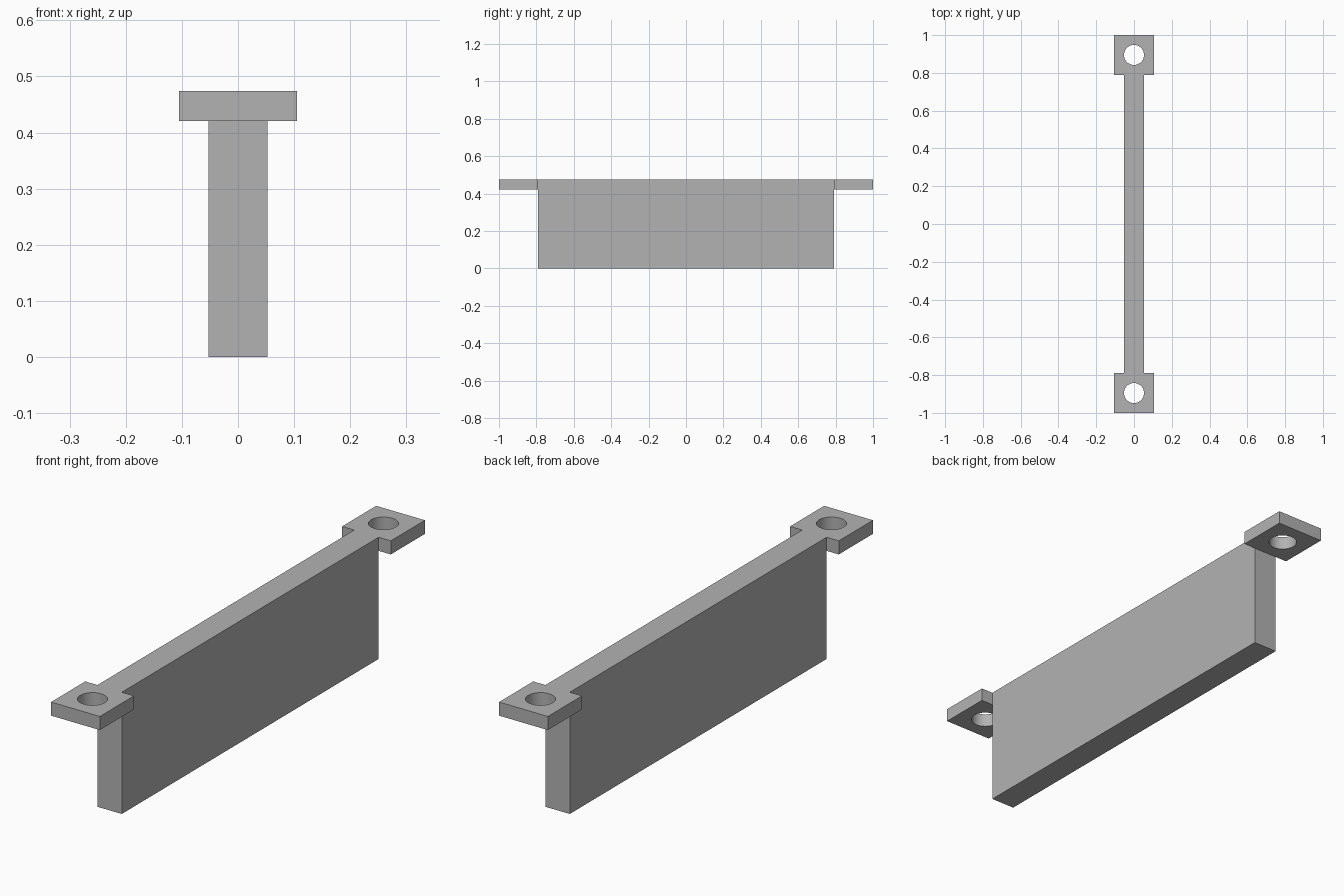
import bpy
import bmesh
from math import cos, sin, tau, radians
from mathutils import Vector

if "Cube" in bpy.data.objects:
    bpy.data.objects.remove(bpy.data.objects["Cube"], do_unlink=True)

HEIGHT = 0.474
WALL_HALF = 0.79      # half length of the wall
WALL_THICK = 0.105
TAB_SIZE = 0.21
TAB_THICK = 0.053
HOLE_RADIUS = 0.053
HOLE_SIDES = 48

grey = bpy.data.materials.new("plain_grey")
grey.use_nodes = True
colour = (0.45, 0.45, 0.45, 1)
grey.diffuse_color = colour
grey.node_tree.nodes["Principled BSDF"].inputs["Base Color"].default_value = colour


def finish(name, bm, location):
    bmesh.ops.recalc_face_normals(bm, faces=bm.faces)
    mesh = bpy.data.meshes.new(name)
    bm.to_mesh(mesh)
    bm.free()
    mesh.materials.append(grey)
    obj = bpy.data.objects.new(name, mesh)
    obj.location = location
    bpy.context.collection.objects.link(obj)
    return obj


def add_loop(bm, points):
    verts = [bm.verts.new((x, y, 0)) for x, y in points]
    return [bm.edges.new((v, verts[i - 1])) for i, v in enumerate(verts)]


# Upright wall
bm = bmesh.new()
bmesh.ops.create_cube(bm, size=1)
bmesh.ops.scale(bm, vec=(WALL_THICK, 2 * WALL_HALF, HEIGHT), verts=bm.verts)
finish("wall", bm, (0, 0, HEIGHT / 2))


# Square mounting tab with a round through hole
def mounting_tab(name, side):
    bm = bmesh.new()
    h = TAB_SIZE / 2
    edges = add_loop(bm, [(-h, -h), (h, -h), (h, h), (-h, h)])
    angles = [tau * i / HOLE_SIDES for i in range(HOLE_SIDES)]
    edges += add_loop(bm, [(HOLE_RADIUS * cos(a), HOLE_RADIUS * sin(a)) for a in angles])
    bmesh.ops.triangle_fill(bm, edges=edges, use_beauty=True, normal=Vector((0, 0, 1)))
    grown = bmesh.ops.extrude_face_region(bm, geom=bm.faces[:], use_keep_orig=True)
    top = [g for g in grown["geom"] if isinstance(g, bmesh.types.BMVert)]
    bmesh.ops.translate(bm, vec=(0, 0, TAB_THICK), verts=top)
    tab = finish(name, bm, (0, side * (WALL_HALF + h), HEIGHT - TAB_THICK))
    bpy.ops.object.select_all(action="DESELECT")
    tab.select_set(True)
    bpy.context.view_layer.objects.active = tab
    bpy.ops.object.shade_smooth_by_angle(angle=radians(30))


mounting_tab("front_tab", -1)
mounting_tab("back_tab", 1)
